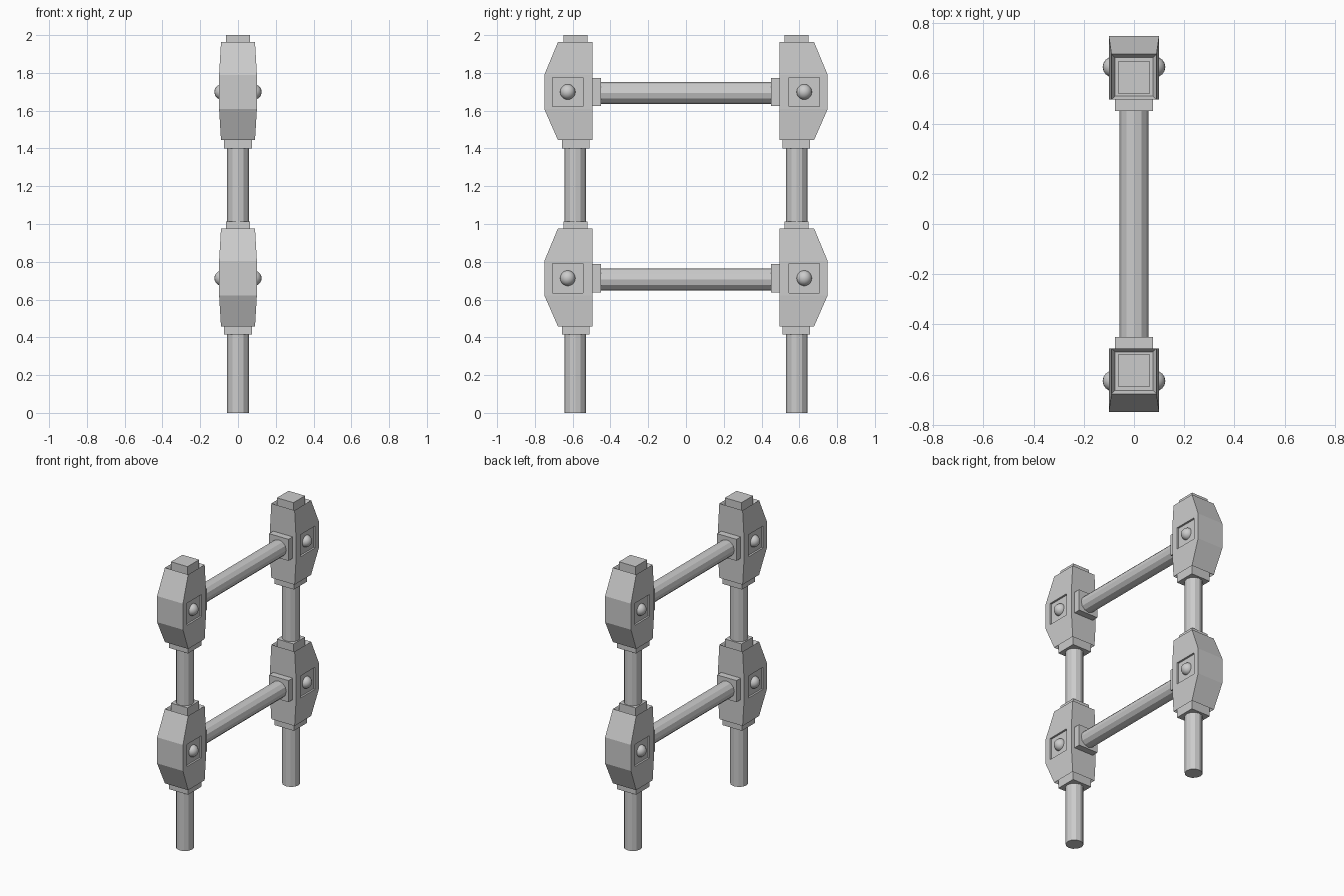
import bpy, bmesh, math
from mathutils import Matrix, Vector

if "Cube" in bpy.data.objects:
    bpy.data.objects.remove(bpy.data.objects["Cube"])


def finish(bm, name, mirror=True, smooth=None):
    bmesh.ops.recalc_face_normals(bm, faces=bm.faces[:])
    me = bpy.data.meshes.new(name)
    bm.to_mesh(me)
    bm.free()
    ob = bpy.data.objects.new(name, me)
    bpy.context.collection.objects.link(ob)
    if smooth:
        for p in me.polygons:
            p.use_smooth = True
    if mirror:
        m = ob.modifiers.new("mirror_sides", 'MIRROR')
        m.use_axis = (False, True, False)
    return ob


def box(name, lo, hi):
    bm = bmesh.new()
    lo, hi = Vector(lo), Vector(hi)
    bmesh.ops.create_cube(bm, size=1, matrix=Matrix.Translation((lo + hi) / 2)
                          @ Matrix.Diagonal((*(hi - lo), 1)))
    return finish(bm, name)


def tube(name, centre, radius, length, along_y=False):
    bm = bmesh.new()
    rot = Matrix.Rotation(math.radians(90), 4, 'X') if along_y else Matrix()
    bmesh.ops.create_cone(bm, cap_ends=True, segments=12, radius1=radius, radius2=radius,
                          depth=length, matrix=Matrix.Translation(centre) @ rot)
    return finish(bm, name, mirror=not along_y)


def joint(name, zc):
    # Block lofted from four rings: (height, outer y, half width)
    rings = [(-0.255, 0.678, 0.09), (-0.091, 0.75, 0.10),
             (0.091, 0.75, 0.10), (0.264, 0.678, 0.09)]
    bm = bmesh.new()
    loops = [[bm.verts.new((x, y, zc + z)) for x, y in
              ((-w, 0.496), (w, 0.496), (w, yo), (-w, yo))] for z, yo, w in rings]
    sides = []
    for k in range(3):
        for i in range(4):
            j = (i + 1) % 4
            f = bm.faces.new((loops[k][i], loops[k][j], loops[k + 1][j], loops[k + 1][i]))
            if k == 1 and i in (1, 3):
                sides.append(f)
    ends = [bm.faces.new(loops[0][::-1]), bm.faces.new(loops[3])]
    bmesh.ops.recalc_face_normals(bm, faces=bm.faces[:])
    # Sunken funnels at the top and bottom
    for f, dz in zip(ends, (0.025, -0.025)):
        bmesh.ops.inset_individual(bm, faces=[f], thickness=0.02)
        for v in f.verts:
            v.co.z += dz
    # Square pockets in both side faces
    for f in sides:
        bmesh.ops.inset_individual(bm, faces=[f], thickness=0.01)
        for v in f.verts:
            v.co.y = 0.544 if v.co.y < 0.62 else 0.708
            v.co.z = zc + (0.077 if v.co.z > zc else -0.077)
        g = bmesh.ops.extrude_discrete_faces(bm, faces=[f])["faces"][0]
        for v in g.verts:
            v.co.x *= 0.87
    finish(bm, name)


for label, zc in (("lower", 0.713), ("upper", 1.699)):
    joint(label + "_joint", zc)
    # Socket blocks above, below and inside the joint
    box(label + "_cap", (-0.064, 0.521, zc + 0.2), (0.064, 0.648, zc + 0.301))
    box(label + "_collar", (-0.074, 0.511, zc - 0.299), (0.074, 0.657, zc - 0.2))
    box(label + "_rail_socket", (-0.075, 0.45, zc - 0.075), (0.075, 0.51, zc + 0.075))
    # Rounded bolts on both sides
    bm = bmesh.new()
    for s in (-1, 1):
        bmesh.ops.create_uvsphere(bm, u_segments=16, v_segments=10, radius=0.041,
                                  matrix=Matrix.Translation((s * 0.084, 0.626, zc)))
    finish(bm, label + "_bolts", smooth=True)
    # Horizontal rail
    tube(label + "_rail", (0, 0, zc - 0.006), 0.058, 0.92, along_y=True)

# Upright posts
tube("lower_post", (0, 0.586, 0.22), 0.057, 0.44)
tube("upper_post", (0, 0.586, 1.21), 0.057, 0.42)
